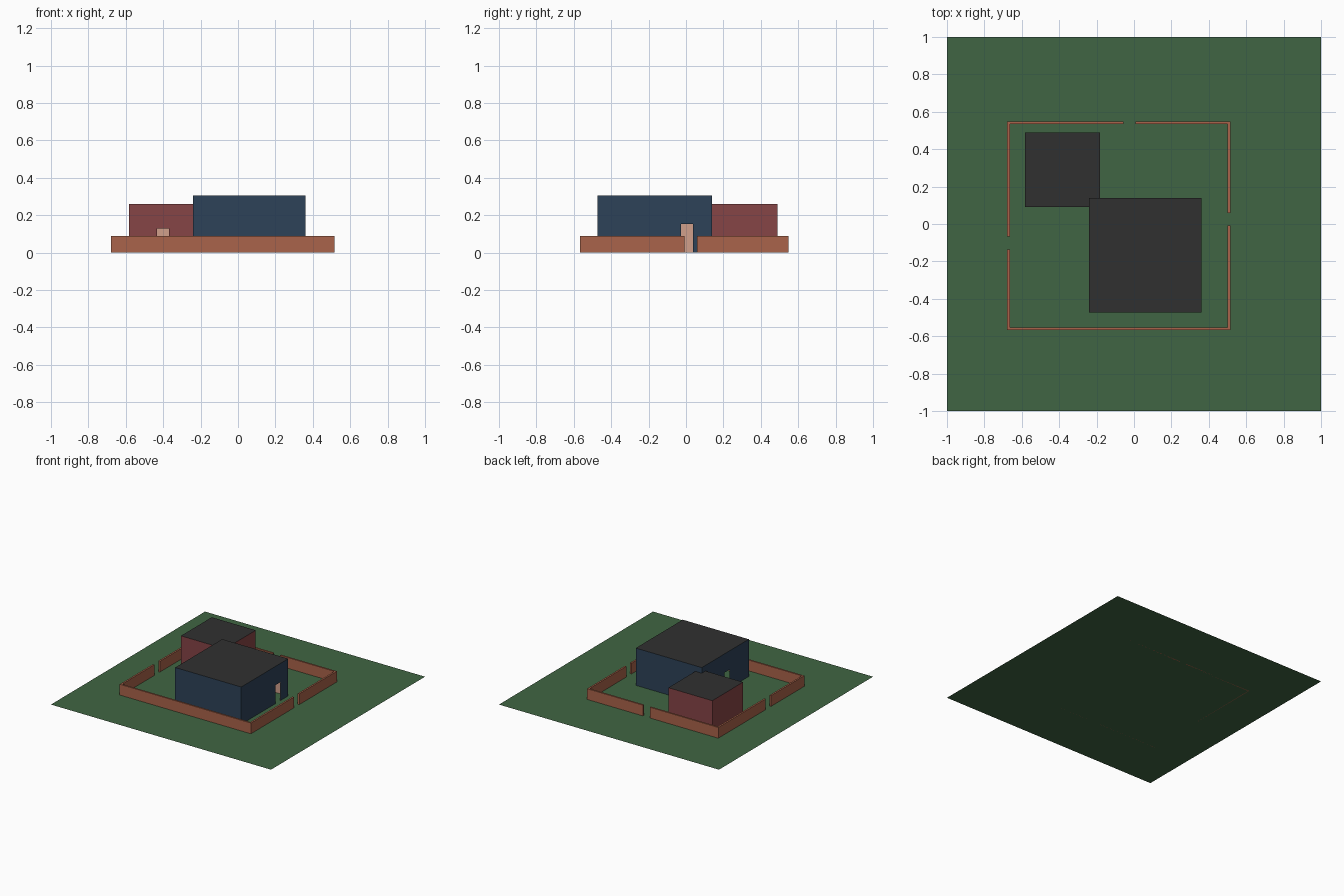
import bpy
import bmesh

if "Cube" in bpy.data.objects:
    bpy.data.objects.remove(bpy.data.objects["Cube"])


def material(name, rgb):
    m = bpy.data.materials.new(name)
    m.diffuse_color = (*rgb, 1)
    m.use_nodes = True
    m.node_tree.nodes["Principled BSDF"].inputs["Base Color"].default_value = m.diffuse_color
    return m


GREEN = material("grass", (0.051, 0.13, 0.056))
NAVY = material("navy_wall", (0.027, 0.054, 0.098))
RED = material("red_wall", (0.24, 0.058, 0.061))
BRICK = material("brick", (0.40, 0.127, 0.069))
PINK = material("plaster", (0.64, 0.35, 0.26))
ROOF = material("roofing", (0.03, 0.03, 0.03))


def finish(name, bm, mat):
    mesh = bpy.data.meshes.new(name)
    bm.to_mesh(mesh)
    bm.free()
    mesh.materials.append(mat)
    obj = bpy.data.objects.new(name, mesh)
    bpy.context.collection.objects.link(obj)
    return obj


def add_face(bm, points):
    bm.faces.new([bm.verts.new(p) for p in points])


def sheet(name, x0, x1, y0, y1, z, mat):
    bm = bmesh.new()
    add_face(bm, [(x0, y0, z), (x1, y0, z), (x1, y1, z), (x0, y1, z)])
    return finish(name, bm, mat)


def walls(name, x0, x1, y0, y1, h, doors, mat, inward=False):
    """Four upright sheets; doors = {side: (start, end, height)} cut as notches."""
    sides = {
        "front": (x0, x1, lambda t, z: (t, y0, z), False),
        "right": (y0, y1, lambda t, z: (x1, t, z), False),
        "back": (x0, x1, lambda t, z: (t, y1, z), True),
        "left": (y0, y1, lambda t, z: (x0, t, z), True),
    }
    bm = bmesh.new()
    for side, (a, b, place, flip) in sides.items():
        outline = [(a, 0)]
        if side in doors:
            s, e, d = doors[side]
            outline += [(s, 0), (s, d), (e, d), (e, 0)]
        outline += [(b, 0), (b, h), (a, h)]
        if flip != inward:
            outline.reverse()
        add_face(bm, [place(*p) for p in outline])
    return finish(name, bm, mat)


def building(name, x0, x1, y0, y1, h, doors, mat):
    t = 0.004
    inner = (x0 + t, x1 - t, y0 + t, y1 - t)
    walls(name + "_outer_walls", x0, x1, y0, y1, h, doors, mat)
    walls(name + "_inner_walls", *inner, h - t, doors, PINK, True)
    sheet(name + "_roof", x0, x1, y0, y1, h, ROOF)


# lawn
sheet("lawn", -1, 1, -1, 1, 0, GREEN)

# main house and annex, hollow with open doorways
building("house", -0.24, 0.36, -0.472, 0.138, 0.306,
         {"right": (-0.028, 0.037, 0.152), "left": (-0.225, -0.16, 0.152)}, NAVY)
building("annex", -0.582, -0.182, 0.09, 0.49, 0.26,
         {"front": (-0.433, -0.369, 0.13)}, RED)

# garden wall: straight runs with three gateways
X0, X1, Y0, Y1, T, H = -0.678, 0.515, -0.568, 0.549, 0.014, 0.088
runs = [
    (X0, X1, Y0, Y0 + T),
    (X0, -0.056, Y1 - T, Y1), (0.008, X1, Y1 - T, Y1),
    (X0, X0 + T, Y0 + T, -0.136), (X0, X0 + T, -0.067, Y1 - T),
    (X1 - T, X1, Y0 + T, -0.008), (X1 - T, X1, 0.06, Y1 - T),
]
bm = bmesh.new()
for x0, x1, y0, y1 in runs:
    cube = bmesh.ops.create_cube(bm, size=1)["verts"]
    bmesh.ops.scale(bm, verts=cube, vec=(x1 - x0, y1 - y0, H))
    bmesh.ops.translate(bm, verts=cube, vec=((x0 + x1) / 2, (y0 + y1) / 2, H / 2))
finish("garden_wall", bm, BRICK)
